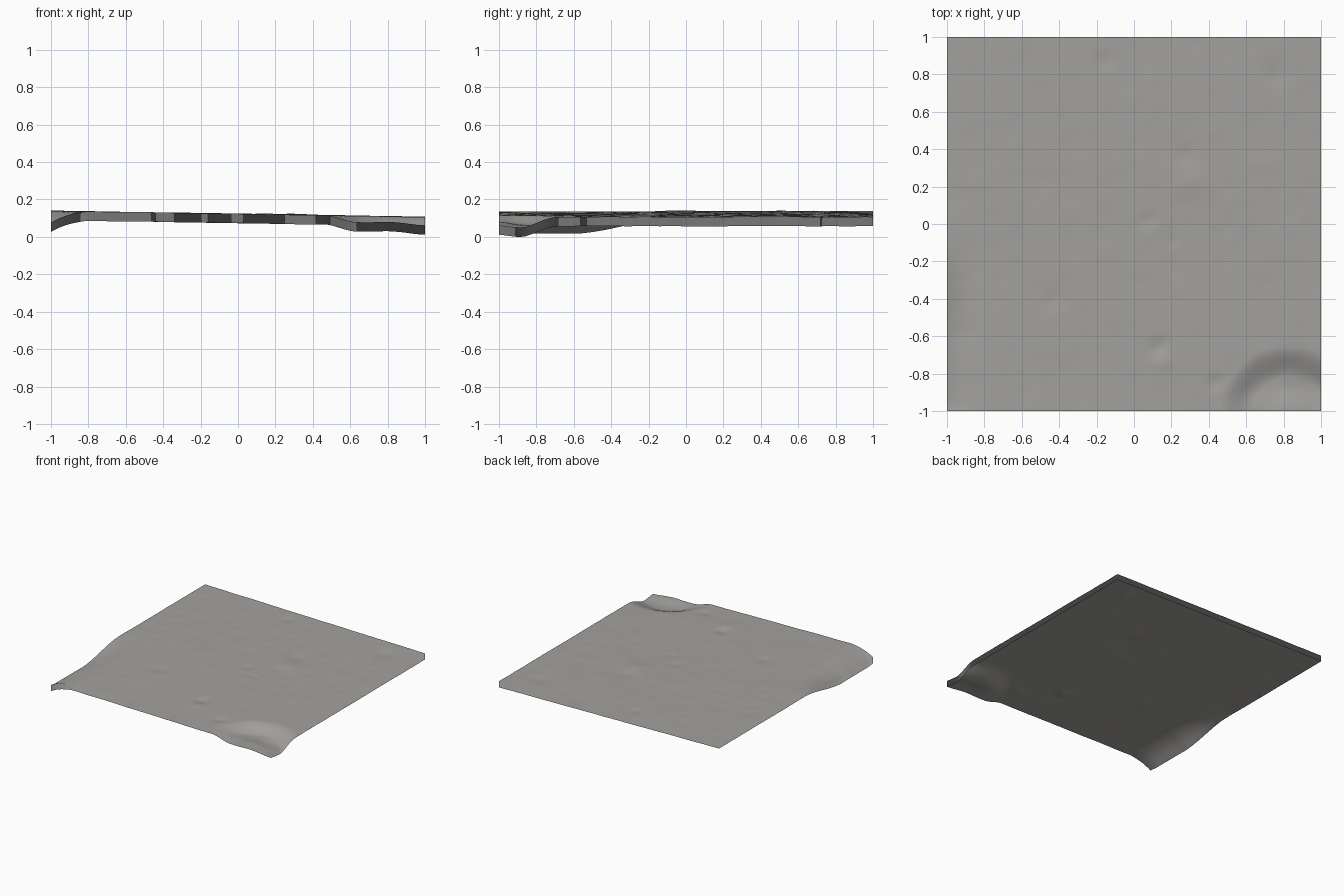
import bpy, bmesh, math
from mathutils import Vector, noise

if "Cube" in bpy.data.objects:
    bpy.data.objects.remove(bpy.data.objects["Cube"])

N = 100         # grid divisions per side
SKIRT = 0.05    # depth of the rim skirt


def smooth(t):
    t = max(0.0, min(1.0, t))
    return t * t * (3 - 2 * t)


# small dents and mounds: x, y, radius, height
SPOTS = [(0.13, -0.66, 0.05, -0.010), (0.15, -0.74, 0.05, 0.004),
         (0.76, 0.80, 0.07, -0.006), (0.31, 0.22, 0.08, 0.006),
         (0.29, 0.38, 0.06, -0.005), (0.07, 0.02, 0.04, -0.005),
         (-0.16, 0.87, 0.05, -0.005), (0.43, -0.85, 0.045, -0.008),
         (-0.42, -0.40, 0.05, -0.005), (0.21, -0.09, 0.03, -0.004)]


def height(x, y):
    z = 0.12 - 0.016 * x
    # crater in the front right corner with a low central mound
    r = math.hypot(x - 0.83, y + 1.02)
    z -= 0.048 * (0.75 + 0.25 * smooth((y + 1) / 0.15)) * smooth((0.37 - r) / 0.17)
    z += 0.008 * smooth((0.16 - r) / 0.14)
    z -= 0.013 * math.exp(-((x - 1) ** 2 + (y + 0.93) ** 2) / 0.02)
    # long hollow along the left edge, steepest at the rim
    z -= 0.072 * smooth((0.64 - abs(y + 0.75)) / 0.5) * max(0, 1 - (x + 1) / 0.22) ** 2
    for sx, sy, rad, h in SPOTS:
        z += h * math.exp(-((x - sx) ** 2 + (y - sy) ** 2) / (rad * rad))
    # gentle roughness
    z += 0.002 * noise.noise(Vector((x * 4, y * 4, 0.3)))
    z += 0.0015 * noise.noise(Vector((x * 11, y * 11, 5.1)))
    return z


def normal(x, y, e=0.01):
    return Vector((height(x - e, y) - height(x + e, y),
                   height(x, y - e) - height(x, y + e), 2 * e)).normalized()


# terrain sheet with an open-bottomed skirt hanging from its rim
bm = bmesh.new()
bmesh.ops.create_grid(bm, x_segments=N, y_segments=N, size=1.0)
for v in bm.verts:
    v.co.z = height(v.co.x, v.co.y)
rim = [e for e in bm.edges if e.is_boundary]
ext = bmesh.ops.extrude_edge_only(bm, edges=rim)
for v in [g for g in ext["geom"] if isinstance(g, bmesh.types.BMVert)]:
    v.co.z -= SKIRT
bmesh.ops.recalc_face_normals(bm, faces=bm.faces)
if sum(f.normal.z for f in bm.faces) < 0:
    bmesh.ops.reverse_faces(bm, faces=bm.faces)

# rest on the ground
low = min(v.co.z for v in bm.verts)
for v in bm.verts:
    v.co.z -= low
    v.normal_update()
for f in bm.faces:
    f.smooth = True

mesh = bpy.data.meshes.new("terrain_sheet")
bm.to_mesh(mesh)
bm.free()
sheet = bpy.data.objects.new("terrain_sheet", mesh)
bpy.context.collection.objects.link(sheet)

# the skirt carries on the ground's shading
mesh.normals_split_custom_set_from_vertices(
    [normal(v.co.x, v.co.y) for v in mesh.vertices])

stone = bpy.data.materials.new("grey_dust")
stone.diffuse_color = (0.37, 0.36, 0.345, 1)
stone.use_nodes = True
stone.node_tree.nodes["Principled BSDF"].inputs["Base Color"].default_value = stone.diffuse_color
mesh.materials.append(stone)
